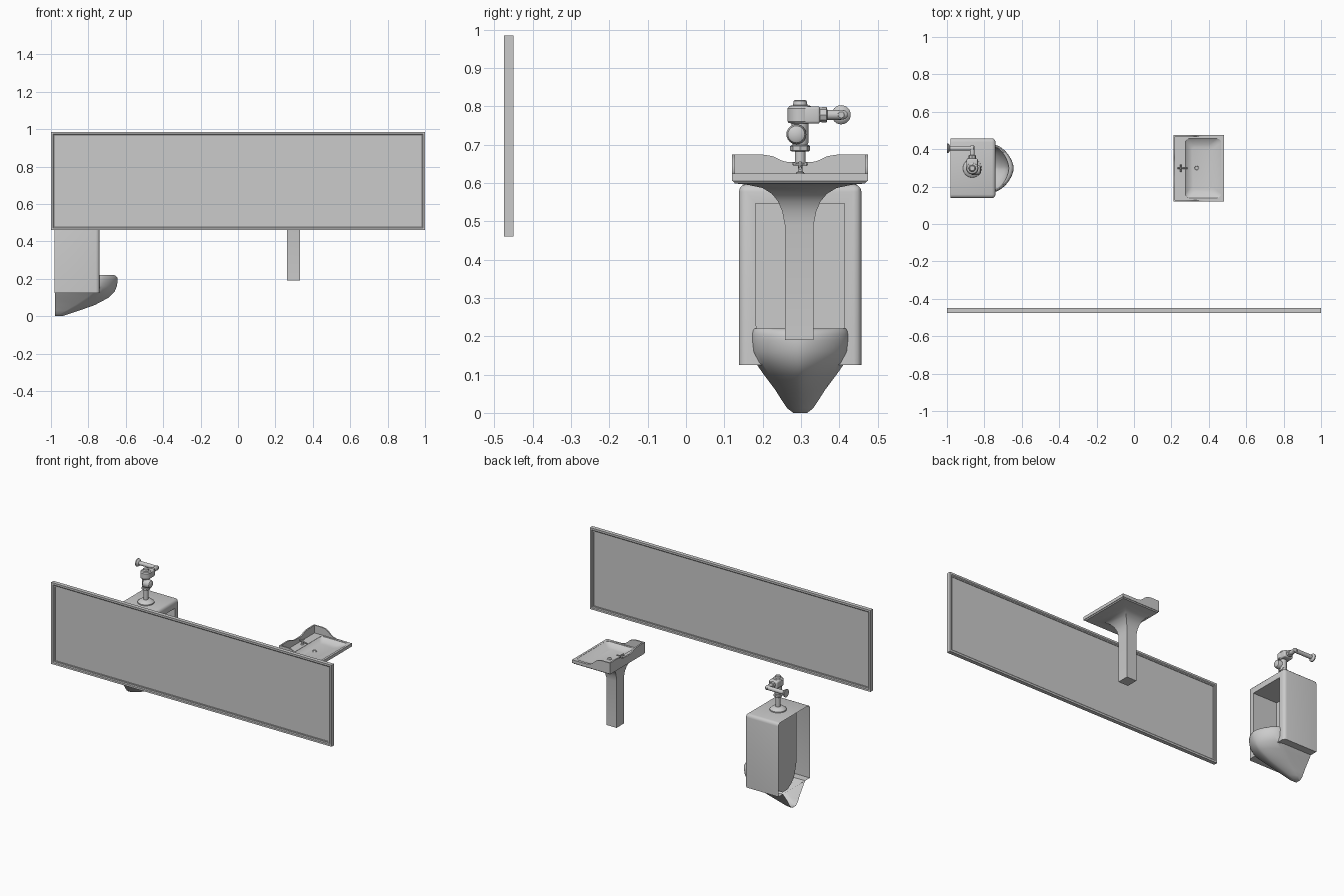
import bpy, bmesh, math
from mathutils import Vector

if "Cube" in bpy.data.objects:
    bpy.data.objects.remove(bpy.data.objects["Cube"])


def finish(name, bm, angle=35):
    bmesh.ops.recalc_face_normals(bm, faces=bm.faces)
    me = bpy.data.meshes.new(name)
    bm.to_mesh(me)
    bm.free()
    ob = bpy.data.objects.new(name, me)
    bpy.context.collection.objects.link(ob)
    smooth(ob, angle)
    return ob


def smooth(ob, angle=35):
    bpy.ops.object.select_all(action='DESELECT')
    ob.select_set(True)
    bpy.context.view_layer.objects.active = ob
    bpy.ops.object.shade_smooth_by_angle(angle=math.radians(angle))


def loft(name, rings, angle=35):
    bm = bmesh.new()
    vs = [[bm.verts.new(p) for p in r] for r in rings]
    n = len(vs[0])
    for a, b in zip(vs, vs[1:]):
        for i in range(n):
            bm.faces.new((a[i], a[(i + 1) % n], b[(i + 1) % n], b[i]))
    bm.faces.new(vs[0])
    bm.faces.new(vs[-1])
    return finish(name, bm, angle)


def box(name, lo, hi, bevel=0, pick=lambda e: True, seg=3):
    bm = bmesh.new()
    bmesh.ops.create_cube(bm, size=1)
    for v in bm.verts:
        v.co = [lo[i] + (v.co[i] + .5) * (hi[i] - lo[i]) for i in range(3)]
    if bevel:
        bmesh.ops.bevel(bm, geom=[e for e in bm.edges if pick(e)], offset=bevel,
                        segments=seg, affect='EDGES', profile=.5)
    return finish(name, bm)


def turned(name, base, axis, profile, n=24):
    """Solid of revolution: profile is (distance along axis, radius)."""
    q = Vector(axis).to_track_quat('Z', 'Y')
    return loft(name, [[Vector(base) + q @ Vector((r * math.cos(2 * math.pi * i / n),
                r * math.sin(2 * math.pi * i / n), d)) for i in range(n)] for d, r in profile])


def boolean(ob, other, op):
    m = ob.modifiers.new('b', 'BOOLEAN')
    m.object, m.operation, m.solver = other, op, 'EXACT'
    bpy.context.view_layer.objects.active = ob
    bpy.ops.object.modifier_apply(modifier=m.name)
    bpy.data.objects.remove(other)


def rect(x0, x1, y0, y1, z, r=0, k=5):
    if not r:
        return [(x0, y0, z), (x1, y0, z), (x1, y1, z), (x0, y1, z)]
    pts = []
    for cx, cy, a in ((x1 - r, y1 - r, 0), (x0 + r, y1 - r, 90), (x0 + r, y0 + r, 180), (x1 - r, y0 + r, 270)):
        for i in range(k):
            t = math.radians(a + 90 * i / (k - 1))
            pts.append((cx + r * math.cos(t), cy + r * math.sin(t), z))
    return pts


# Mirror: glass panel inside a stepped frame
box('mirror_glass', (-.985, -.466, .475), (.985, -.458, .97))
bm = bmesh.new()
steps = [(0, -.475), (.012, -.475), (.017, -.471), (.024, -.471), (.024, -.454), (.017, -.454), (.012, -.45), (0, -.45)]
loops = [[bm.verts.new((sx * (1 - d), y, .7225 + sz * (.2625 - d)))
          for sx, sz in ((-1, -1), (1, -1), (1, 1), (-1, 1))] for d, y in steps]
for a, b in zip(loops, loops[1:] + loops[:1]):
    for i in range(4):
        j = (i + 1) % 4
        bm.faces.new((a[i], a[j], b[j], b[i]))
finish('mirror_frame', bm)

# Sink: side profile with tall back, flared pedestal below
side = [(.48, .605), (.48, .625), (.375, .626), (.35, .631), (.33, .645), (.315, .66),
        (.295, .671), (.27, .675), (.21, .675), (.21, .605)]
sink = loft('sink', [[(x, y, z) for x, z in side] for y in (.12, .475)])
flare = [(0, .606), (.04, .599), (.3, .595), (.57, .587), (.75, .572), (.87, .552), (.95, .526), (1, .49), (1, .19)]
pedestal = loft('pedestal', [rect(.212 + .05 * f, .478 - .146 * f, .122 + .136 * f, .473 - .14 * f, z)
                             for f, z in flare])
boolean(sink, pedestal, 'UNION')
# hollow above the deck, dip in the back wall, and the bowl
boolean(sink, box('deck_cut', (.219, .128, .6251), (.6, .467, .8)), 'DIFFERENCE')
dip = [(.19, .7), (.19, .6755), (.215, .672)]
dip += [(.215 + .05 * t, .672 - .017 * (1 - math.cos(math.pi * t)) / 2) for t in (.25, .5, .75, 1)]
dip += [(.595 - y, z) for y, z in reversed(dip)]
boolean(sink, loft('dip_cut', [[(x, y, z) for y, z in dip] for x in (.1, .26)]), 'DIFFERENCE')
bowl = [(.275, .466, .14, .457, .64, .022), (.275, .466, .14, .457, .624, .022),
        (.281, .455, .148, .449, .617, .022), (.30, .425, .172, .425, .606, .02), (.31, .41, .185, .41, .603, .018)]
boolean(sink, loft('bowl_cut', [rect(*b) for b in bowl]), 'DIFFERENCE')
smooth(sink, 30)
turned('sink_drain', (.335, .3, .601), (0, 0, 1), [(0, .015), (.004, .015), (.005, .011), (.003, .009)])

# Sink faucet: stem, spout and cross handle
turned('faucet_stem', (.25, .298, .624), (0, 0, 1), [(0, .011), (.004, .01), (.006, .006), (.028, .006), (.032, .003)], 12)
turned('faucet_spout', (.25, .298, .643), (1, 0, -.12), [(0, .005), (.036, .004)], 12)
for s in (-1, 1):
    turned('faucet_handle', (.25, .298, .648), (0, s, .1), [(0, .003), (.012, .003), (.017, .005), (.02, .003)], 10)
turned('faucet_back_handle', (.25, .298, .648), (-1, 0, .1), [(0, .003), (.012, .003), (.017, .004)], 10)


# Urinal: horizontal section with straight sides and a rounded nose
def nose(xb, xs, xf, w, z, p=1.5, k=12):
    half = [(xb, w)]
    for i in range(k + 1):
        t = math.sin(math.pi / 2 * i / k)
        half.append((xs + (xf - xs) * t, w * max(0, 1 - t ** p) ** .6))
    return [(x, .298 + y, z) for x, y in half] + [(x, .298 - y, z) for x, y in reversed(half[:-1])]


urinal = box('urinal', (-.98, .138, .125), (-.74, .458, .597), .02,
             lambda e: all(v.co.z > .13 for v in e.verts) and any(v.co.x > -.8 for v in e.verts)
             or all(abs(v.co.x + .74) < .001 for v in e.verts) and any(v.co.z > .13 for v in e.verts))
lip = [(-.96, -.94, .018, 0), (-.95, -.905, .034, .012), (-.92, -.85, .046, .03), (-.87, -.765, .065, .06),
       (-.81, -.69, .095, .1), (-.77, -.66, .116, .13), (-.75, -.648, .124, .16),
       (-.745, -.643, .126, .19), (-.745, -.645, .126, .205), (-.745, -.652, .124, .215), (-.745, -.662, .121, .22)]
boolean(urinal, loft('lip', [nose(-.979, xs, xf, w, z) for xs, xf, w, z in lip]), 'UNION')
cav = [(-.87, -.83, .025, .085), (-.83, -.74, .065, .11), (-.78, -.69, .095, .15),
       (-.75, -.672, .108, .195), (-.74, -.669, .114, .222), (-.735, -.62, .116, .235), (-.735, -.62, .116, .547)]
boolean(urinal, loft('cavity_cut', [nose(-.915, xs, xf, w, z) for xs, xf, w, z in cav]), 'DIFFERENCE')
# open back
bm = bmesh.new()
bm.from_mesh(urinal.data)
bmesh.ops.delete(bm, geom=[f for f in bm.faces if f.calc_center_median().x < -.975 and f.normal.x < -.9], context='FACES')
bm.to_mesh(urinal.data)
bm.free()
smooth(urinal, 35)

# Flush valve
vx, vy = -.865, .298
turned('valve_flange', (vx, vy, .595), (0, 0, 1), [(0, .05), (.008, .049), (.02, .034), (.024, .016)])
turned('valve_pipe', (vx, vy, .6), (0, 0, 1), [(0, .014), (.1, .014)])
turned('valve_collar', (vx, vy, .682), (0, 0, 1), [(0, .022), (.003, .026), (.014, .026), (.017, .022)], 8)
turned('valve_body', (vx, vy, .695), (0, 0, 1),
       [(0, .018), (.012, .022), (.06, .022), (.062, .03), (.066, .033), (.1, .033), (.106, .028),
        (.108, .019), (.119, .017), (.122, .013)])
turned('valve_bulge', (vx, vy - .01, .727), (1, 0, 0), [(0, .026), (.03, .026), (.042, .022), (.047, .014)])
box('valve_outlet', (-.895, vy, .755), (-.835, .35, .8), .007)
turned('supply_nut', (vx, .345, .778), (0, 1, 0), [(0, .018), (.012, .02), (.022, .02), (.024, .013)], 8)
turned('supply_arm', (vx, .36, .778), (0, 1, 0), [(0, .013), (.046, .013), (.056, .011), (.061, .006)], 16)
turned('supply_pipe', (-.852, .405, .778), (-1, 0, 0), [(0, .008), (.005, .013), (.14, .013)], 16)
turned('wall_flange', (-1, .405, .778), (1, 0, 0), [(0, .025), (.006, .025), (.014, .018), (.016, .013)])
